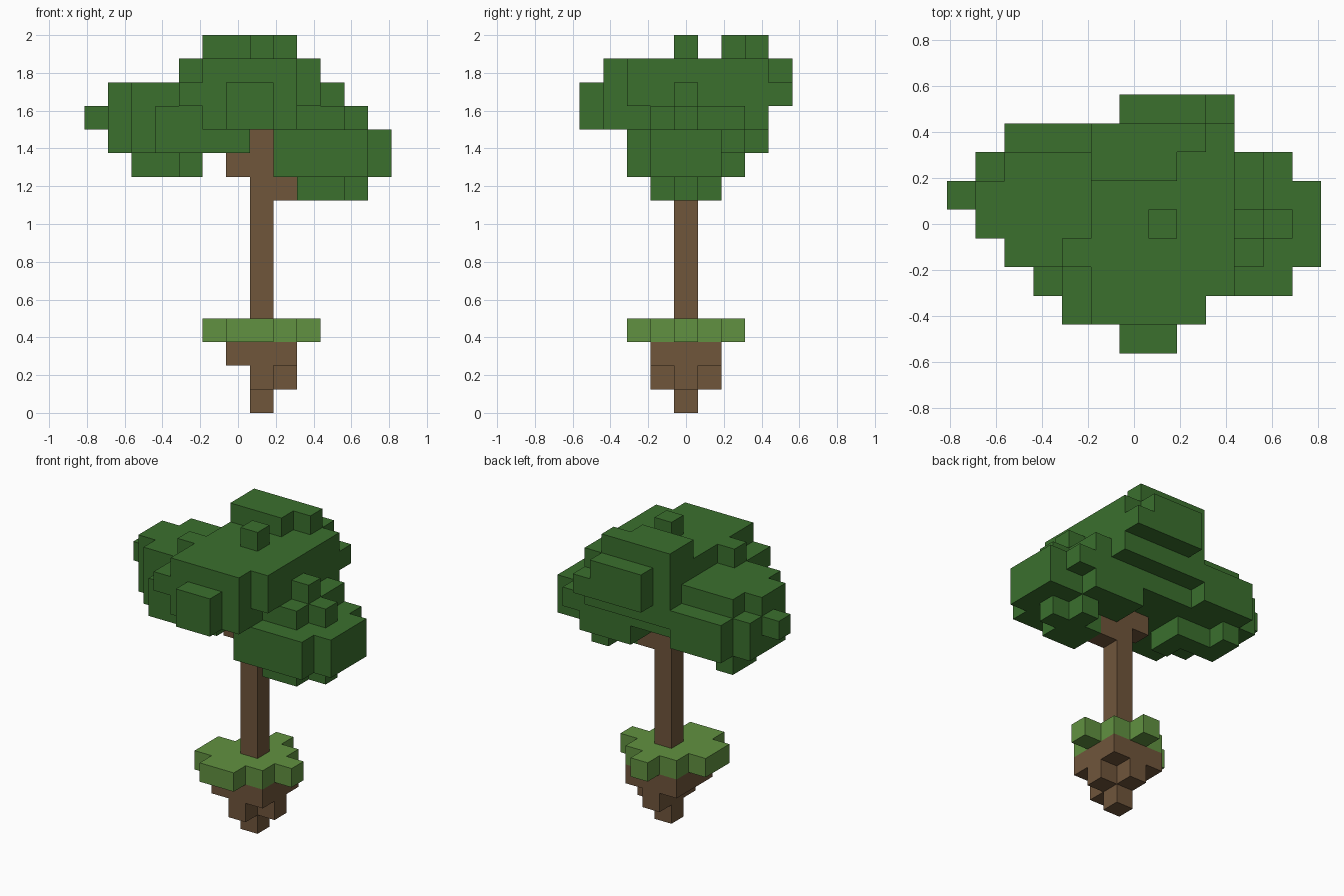
import bpy
import bmesh
from mathutils import Vector

UNIT = 0.125  # edge length of one block

if "Cube" in bpy.data.objects:
    bpy.data.objects.remove(bpy.data.objects["Cube"], do_unlink=True)


def make_material(name, color):
    mat = bpy.data.materials.new(name)
    mat.use_nodes = True
    mat.diffuse_color = color
    shader = mat.node_tree.nodes["Principled BSDF"]
    shader.inputs["Base Color"].default_value = color
    shader.inputs["Roughness"].default_value = 0.9
    return mat


def blocks(*boxes):
    """Set of block cells; each box gives inclusive ranges for x, y and z."""
    cells = set()
    for (xa, xb), (ya, yb), (za, zb) in boxes:
        cells.update((x, y, z)
                     for x in range(xa, xb + 1)
                     for y in range(ya, yb + 1)
                     for z in range(za, zb + 1))
    return cells


def build_part(name, cells, solid, mat):
    """Skin a cell set, leaving out walls shared with any solid cell."""
    bm = bmesh.new()
    for cell in sorted(cells):
        center = Vector(cell) + Vector((0, 0, 0.5))
        for axis in range(3):
            for sign in (-1, 1):
                normal = Vector((0, 0, 0))
                normal[axis] = sign
                neighbour = tuple(int(c + n) for c, n in zip(cell, normal))
                if neighbour in solid:
                    continue
                u = Vector((0, 0, 0))
                u[(axis + 1) % 3] = 0.5
                v = normal.cross(u)
                middle = center + normal * 0.5
                corners = (-u - v, u - v, u + v, v - u)
                bm.faces.new([bm.verts.new((middle + c) * UNIT) for c in corners])
    # Weld the skin and merge coplanar squares into large flat faces
    bmesh.ops.remove_doubles(bm, verts=bm.verts, dist=UNIT * 0.01)
    bmesh.ops.dissolve_limit(bm, angle_limit=0.01, verts=bm.verts, edges=bm.edges)
    mesh = bpy.data.meshes.new(name)
    bm.to_mesh(mesh)
    bm.free()
    mesh.materials.append(mat)
    obj = bpy.data.objects.new(name, mesh)
    bpy.context.scene.collection.objects.link(obj)


leaf_green = make_material("leaf green", (0.043, 0.162, 0.027, 1))
grass_green = make_material("grass green", (0.120, 0.285, 0.052, 1))
bark_brown = make_material("bark brown", (0.162, 0.092, 0.044, 1))

# Floating clod of earth that tapers downwards
earth = blocks(
    ((1, 1), (0, 0), (0, 0)),
    ((1, 1), (-1, 1), (1, 1)),
    ((2, 2), (0, 0), (1, 1)),
    ((0, 2), (-1, 1), (2, 2)),
)

# Ragged grass slab
grass = blocks(
    ((0, 2), (-1, 1), (3, 3)),
    ((0, 1), (-2, -2), (3, 3)),
    ((-1, -1), (-1, 0), (3, 3)),
    ((3, 3), (0, 0), (3, 3)),
    ((1, 1), (2, 2), (3, 3)),
)

# Trunk with two stub branches
trunk = blocks(
    ((1, 1), (0, 0), (4, 11)),
    ((2, 2), (0, 0), (9, 9)),
    ((0, 0), (0, 0), (10, 10)),
)

# Tall central crown
crown = blocks(
    ((-1, 2), (-3, 3), (12, 14)),
    ((3, 3), (-2, 3), (13, 14)),
    ((3, 3), (-1, 3), (12, 12)),
    ((-2, -2), (-1, -1), (14, 14)),
    ((0, 1), (-4, -4), (12, 13)),
    ((0, 2), (4, 4), (13, 14)),
    ((3, 3), (4, 4), (13, 13)),
    ((-1, 1), (2, 2), (15, 15)),
    ((-1, 2), (3, 3), (15, 15)),
    ((1, 1), (0, 0), (15, 15)),
)

# Wide bough on the -x side
high_bough = blocks(
    ((-4, -2), (-1, 2), (11, 13)),
    ((-2, -2), (-3, -2), (13, 13)),
    ((-3, -2), (-2, -2), (11, 12)),
    ((-1, 0), (-2, 2), (11, 11)),
    ((-5, -5), (0, 1), (11, 13)),
    ((-5, -5), (2, 2), (11, 12)),
    ((-6, -6), (1, 1), (12, 12)),
    ((-4, -2), (3, 3), (11, 12)),
    ((-4, -4), (1, 2), (10, 10)),
    ((-3, -3), (1, 1), (10, 10)),
    ((-2, -2), (0, 1), (10, 10)),
)

# Drooping bough on the +x side
low_bough = blocks(
    ((2, 5), (-2, 1), (10, 11)),
    ((2, 5), (2, 2), (11, 11)),
    ((2, 4), (2, 2), (10, 10)),
    ((1, 1), (1, 2), (11, 11)),
    ((6, 6), (-1, 1), (10, 11)),
    ((3, 4), (-1, 0), (9, 9)),
    ((4, 4), (1, 1), (9, 9)),
    ((5, 5), (0, 0), (9, 9)),
    ((4, 4), (-1, 2), (12, 12)),
    ((5, 5), (0, 0), (12, 12)),
    ((4, 4), (0, 0), (13, 13)),
)

foliage = (crown | high_bough | low_bough) - trunk
solid = earth | grass | trunk | foliage
for name, cells, mat in (
    ("earth_clod", earth, bark_brown),
    ("grass_slab", grass, grass_green),
    ("trunk", trunk, bark_brown),
    ("foliage", foliage, leaf_green),
):
    build_part(name, cells, solid, mat)
